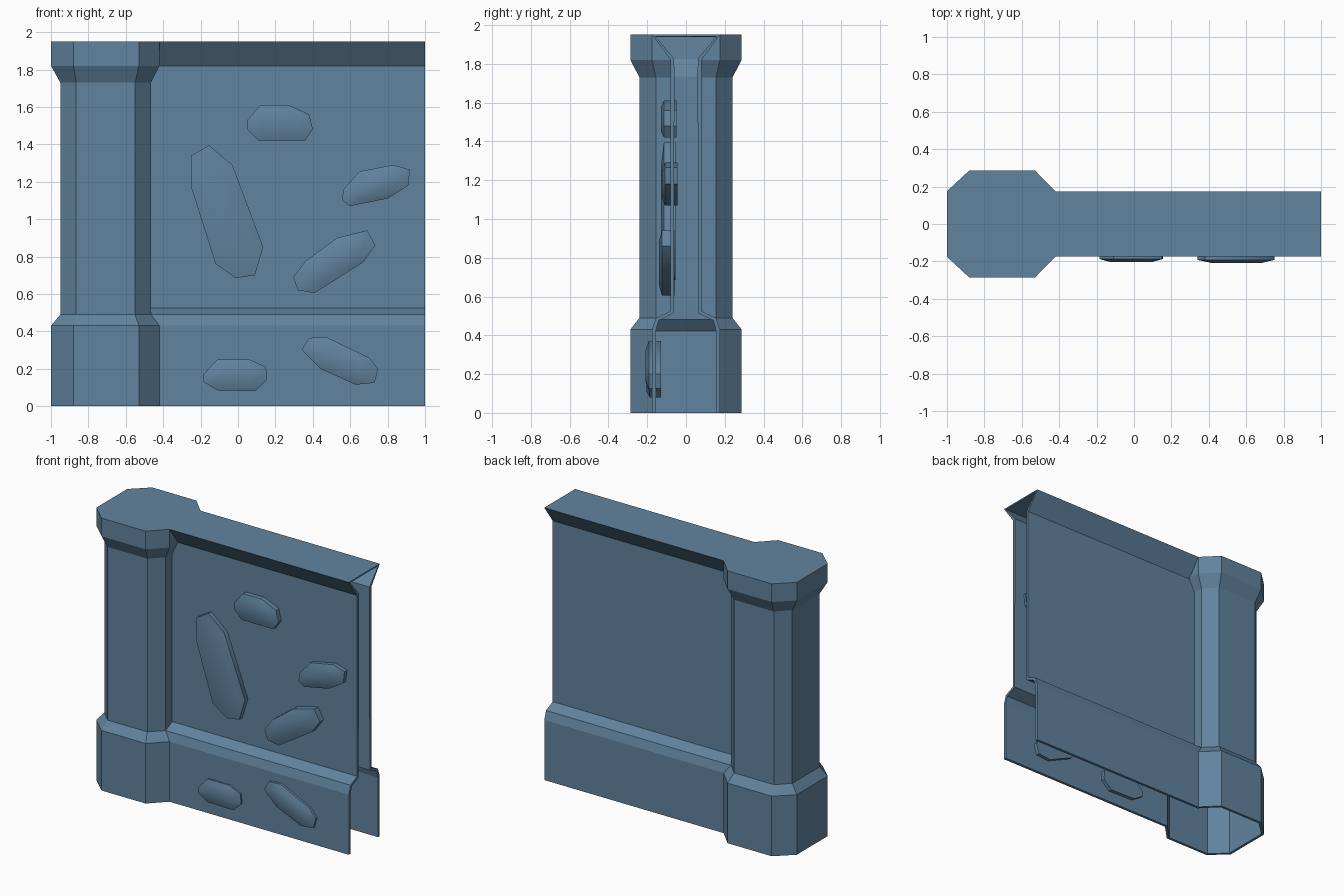
import bpy, bmesh, math
from mathutils import Vector

if "Cube" in bpy.data.objects:
    bpy.data.objects.remove(bpy.data.objects["Cube"])

# Slate blue for every part
slate = bpy.data.materials.new("slate_blue")
slate.diffuse_color = (0.12, 0.227, 0.342, 1.0)
slate.use_nodes = True
slate.node_tree.nodes["Principled BSDF"].inputs["Base Color"].default_value = slate.diffuse_color


def make_object(name, bm):
    bmesh.ops.remove_doubles(bm, verts=bm.verts, dist=0.001)
    bmesh.ops.recalc_face_normals(bm, faces=bm.faces)
    mesh = bpy.data.meshes.new(name)
    bm.to_mesh(mesh)
    bm.free()
    mesh.materials.append(slate)
    obj = bpy.data.objects.new(name, mesh)
    bpy.context.collection.objects.link(obj)
    return obj


# Pillar and wall outline at one height: half outline mirrored in y, open at the right end
def ring(bm, z, wide, wall_y):
    if wide:
        pillar = [(-0.42, 0.175), (-0.53, 0.287), (-0.88, 0.287), (-1.0, 0.175)]
    else:
        pillar = [(-0.465, 0.155), (-0.55, 0.24), (-0.865, 0.24), (-0.95, 0.155)]
    half = [(1.0, wall_y), (pillar[0][0], wall_y)] + pillar
    pts = half + [(x, -y) for x, y in reversed(half)]
    return [bm.verts.new((x, y, z)) for x, y in pts]


# Hollow shell: plinth, shaft, flared coping and flat top
levels = [
    (0.0, True, 0.175),
    (0.43, True, 0.175),
    (0.49, False, 0.155),
    (0.525, False, 0.08),
    (1.73, False, 0.08),
    (1.82, True, 0.08),
    (1.95, True, 0.175),
]
bm = bmesh.new()
rings = [ring(bm, *lv) for lv in levels]
for lo, hi in zip(rings, rings[1:]):
    for i in range(len(lo) - 1):
        bm.faces.new((lo[i], lo[i + 1], hi[i + 1], hi[i]))
bm.faces.new(rings[-1])
shell = make_object("wall_with_pillar", bm)
if max(shell.data.polygons, key=lambda p: p.center.z).normal.z < 0:
    shell.data.flip_normals()
solid = shell.modifiers.new("thickness", "SOLIDIFY")
solid.thickness = 0.02
solid.offset = -1


# Faceted stones set into the front face, with softly shaded fronts
def stone(name, outline, back, front):
    bm = bmesh.new()
    n = len(outline)
    c = sum((Vector(p) for p in outline), Vector((0, 0))) / n
    loops = []
    for y, s in ((back, 1.0), (front + 0.016, 1.0), (front, 0.66)):
        loops.append([bm.verts.new((c.x + (x - c.x) * s, y, c.y + (z - c.y) * s))
                      for x, z in outline])
    for a, b in zip(loops, loops[1:]):
        for i in range(n):
            j = (i + 1) % n
            bm.faces.new((a[i], a[j], b[j], b[i]))
    bm.faces.new(loops[0])
    bm.faces.new(loops[-1])
    obj = make_object(name, bm)
    bpy.ops.object.select_all(action="DESELECT")
    obj.select_set(True)
    bpy.context.view_layer.objects.active = obj
    bpy.ops.object.shade_smooth_by_angle(angle=math.radians(42))


stone("stone_top", [(.05, 1.53), (.12, 1.61), (.27, 1.61), (.38, 1.56),
                    (.40, 1.48), (.36, 1.42), (.11, 1.42), (.05, 1.48)], -.05, -.13)
stone("stone_large", [(-.155, 1.395), (-.25, 1.34), (-.25, 1.17), (-.12, .76),
                      (-.01, .685), (.09, .70), (.135, .85), (-.03, 1.29)], -.055, -.13)
stone("stone_right", [(.555, 1.10), (.565, 1.16), (.65, 1.255), (.83, 1.29),
                      (.92, 1.265), (.91, 1.18), (.80, 1.11), (.60, 1.07)], -.045, -.125)
stone("stone_middle", [(.295, .69), (.36, .775), (.53, .90), (.69, .94),
                       (.735, .86), (.67, .77), (.41, .605), (.32, .62)], -.06, -.14)
stone("stone_base_left", [(-.185, .17), (-.11, .25), (.06, .25), (.15, .21),
                          (.155, .14), (.09, .08), (-.11, .085), (-.185, .13)], -.13, -.203)
stone("stone_base_right", [(.34, .30), (.38, .365), (.47, .37), (.70, .26),
                           (.75, .20), (.73, .125), (.63, .115), (.44, .20)], -.13, -.208)
